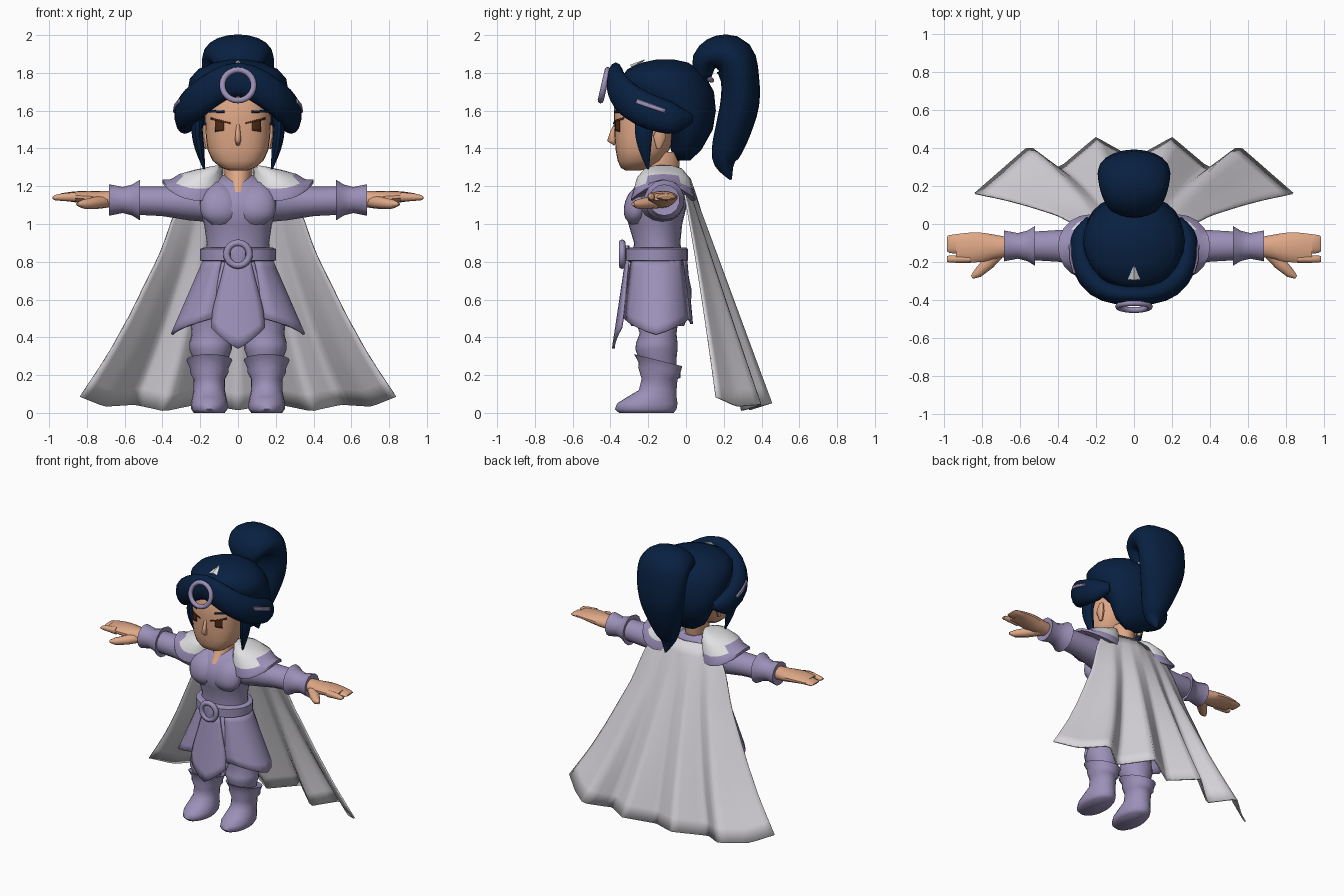
import bpy, bmesh, math
from mathutils import Vector
from mathutils.bvhtree import BVHTree

if "Cube" in bpy.data.objects:
    bpy.data.objects.remove(bpy.data.objects["Cube"])


def mat(name, rgb):
    m = bpy.data.materials.new(name)
    m.diffuse_color = (*rgb, 1)
    m.use_nodes = True
    m.node_tree.nodes["Principled BSDF"].inputs["Base Color"].default_value = m.diffuse_color
    return m


LILAC = mat("lilac cloth", (0.33, 0.28, 0.48))
NAVY = mat("navy hair", (0.0025, 0.0145, 0.052))
SKIN = mat("skin", (0.74, 0.39, 0.24))
PALE = mat("pale grey cape", (0.69, 0.67, 0.71))
WHITE = mat("white fur", (0.75, 0.75, 0.77))
BROWN = mat("dark brown", (0.08, 0.024, 0.008))


def build(name, verts, faces, material, mirror=False, thick=0, angle=40):
    me = bpy.data.meshes.new(name)
    me.from_pydata([tuple(v) for v in verts], [], faces)
    bm = bmesh.new()
    bm.from_mesh(me)
    bmesh.ops.recalc_face_normals(bm, faces=bm.faces[:])
    bm.to_mesh(me)
    bm.free()
    me.materials.append(material)
    me.shade_smooth()
    me.set_sharp_from_angle(angle=math.radians(angle))
    ob = bpy.data.objects.new(name, me)
    bpy.context.collection.objects.link(ob)
    if thick:
        mod = ob.modifiers.new("thickness", 'SOLIDIFY')
        mod.thickness = thick
        mod.offset = 0
    if mirror:
        mod = ob.modifiers.new("mirror", 'MIRROR')
        mod.use_mirror_merge = False
    return ob


def tube_faces(rows, n):
    f = [(r * n + i, r * n + (i + 1) % n, (r + 1) * n + (i + 1) % n, (r + 1) * n + i)
         for r in range(rows - 1) for i in range(n)]
    return f + [tuple(range(n)), tuple((rows - 1) * n + i for i in range(n))]


def grid_faces(rows, cols):
    return [(r * cols + c, r * cols + c + 1, (r + 1) * cols + c + 1, (r + 1) * cols + c)
            for r in range(rows - 1) for c in range(cols - 1)]


def power(v, e):
    return math.copysign(abs(v) ** e, v)


def curve(pts, k=3):
    """Smooth curve through every point."""
    out = []
    for i in range(len(pts) - 1):
        p = [pts[max(0, min(len(pts) - 1, i + j))] for j in (-1, 0, 1, 2)]
        for s in range(k):
            t = s / k
            out.append(tuple(b + .5 * t * (c - a + t * (2 * a - 5 * b + 4 * c - d + t * (3 * (b - c) + d - a)))
                             for a, b, c, d in zip(*p)))
    return out + [tuple(pts[-1])]


def stack(name, rings, material, xc=0, n=20, boxy=1.0, **kw):
    """Horizontal rings: (z, half width, front y, back y)."""
    verts = []
    for z, rx, yf, yb in rings:
        for i in range(n):
            a = math.tau * i / n
            verts.append((xc + rx * power(math.cos(a), boxy),
                          (yf + yb) / 2 + (yb - yf) / 2 * power(math.sin(a), boxy), z))
    return build(name, verts, tube_faces(len(rings), n), material, **kw)


def sweep(name, pts, ref, material, n=14, **kw):
    """Elliptical tube along a path: (x, y, z, radius along ref, radius across)."""
    verts, ps = [], [Vector(p[:3]) for p in pts]
    for k, p in enumerate(pts):
        t = (ps[min(k + 1, len(ps) - 1)] - ps[max(k - 1, 0)]).normalized()
        a = Vector(ref)
        a = (a - t * a.dot(t)).normalized()
        b = t.cross(a)
        for i in range(n):
            w = math.tau * i / n
            verts.append(ps[k] + a * p[3] * math.cos(w) + b * p[4] * math.sin(w))
    return build(name, verts, tube_faces(len(pts), n), material, **kw)


def ring(name, loc, major, minor, tilt, material):
    bpy.ops.mesh.primitive_torus_add(location=loc, rotation=(tilt, 0, 0), major_radius=major,
                                     minor_radius=minor, major_segments=24, minor_segments=8)
    ob = bpy.context.object
    ob.name = name
    ob.data.materials.append(material)
    ob.data.shade_smooth()


def lerp(table, t):
    for (a, va), (b, vb) in zip(table, table[1:]):
        if t <= b:
            return va + (vb - va) * (t - a) / (b - a)
    return table[-1][1]


X, Z = (1, 0, 0), (0, 0, 1)

# head, neck, nose and ears
head = stack("head", [(1.283, .045, -.32, -.24), (1.298, .09, -.345, -.19), (1.335, .135, -.362, -.13),
                      (1.39, .16, -.372, -.09), (1.46, .17, -.378, -.06), (1.55, .174, -.382, -.03),
                      (1.65, .172, -.38, 0), (1.75, .15, -.34, 0)], SKIN, n=28, boxy=.8, angle=70)
stack("neck", [(1.17, .05, -.29, -.06), (1.25, .075, -.235, -.04), (1.38, .08, -.2, -.03)], SKIN)
sweep("nose", [(0, -.372, 1.53, .01, .008), (0, -.388, 1.475, .013, .018), (0, -.392, 1.445, .017, .026),
               (0, -.374, 1.42, .01, .008)], X, SKIN, n=8, angle=80)
sweep("ear", [(.165, -.145, 1.40, .01, .012), (.175, -.14, 1.46, .02, .035),
              (.175, -.13, 1.52, .012, .02)], X, SKIN, n=10, mirror=True)

# painted face details laid onto the head surface
tree = BVHTree.FromPolygons([v.co for v in head.data.vertices], [p.vertices for p in head.data.polygons])


def decal(name, x0, x1, low0, high0, low1, high1, material, lift):
    verts = []
    for r in range(5):
        for c in range(5):
            u, v = c / 4, r / 4
            lo, hi = low0 + (low1 - low0) * u, high0 + (high1 - high0) * u
            p = Vector((x0 + (x1 - x0) * u, -1, lo + (hi - lo) * v))
            verts.append(tree.ray_cast(p, Vector((0, 1, 0)))[0] - Vector((0, lift, 0)))
    build(name, verts, grid_faces(5, 5), material, mirror=True, thick=.004)


decal("eye", .075, .12, 1.495, 1.545, 1.488, 1.556, BROWN, .003)
decal("eyelid", .04, .143, 1.530, 1.537, 1.553, 1.564, BROWN, .005)
decal("eyebrow", .072, .155, 1.588, 1.600, 1.590, 1.604, NAVY, .004)

# hair: crown, rolled fringe, side locks, ponytail
stack("hair_crown", [(1.335, .07, -.05, .02), (1.39, .15, -.08, .08), (1.5, .215, -.10, .142),
                     (1.6, .25, -.2, .158), (1.7, .268, -.33, .148), (1.77, .255, -.345, .11),
                     (1.82, .21, -.31, .065), (1.855, .13, -.23, .01), (1.87, .05, -.16, -.06)],
      NAVY, n=24, angle=60)
half = [(.225, .02, 1.56, .03, .03), (.27, -.05, 1.555, .075, .05), (.282, -.12, 1.57, .088, .055),
        (.262, -.23, 1.61, .092, .062), (.195, -.32, 1.67, .092, .062), (.1, -.365, 1.735, .088, .055)]
sweep("hair_fringe", curve(half + [(0, -.372, 1.765, .09, .045)] + [(-p[0], *p[1:]) for p in half[::-1]], 2),
      Z, NAVY, angle=60)
sweep("side_lock", curve([(.205, -.2, 1.6, .03, .065), (.217, -.222, 1.5, .03, .052),
                          (.203, -.218, 1.4, .025, .035), (.178, -.2, 1.285, .004, .004)]),
      X, NAVY, n=10, mirror=True)
tail = [(.09, 1.76, .07, .04), (.10, 1.86, .14, .07), (.17, 1.90, .175, .098), (.25, 1.875, .19, .115),
        (.285, 1.77, .187, .102), (.285, 1.64, .17, .103), (.25, 1.5, .13, .095), (.215, 1.39, .09, .08),
        (.205, 1.32, .055, .055), (.238, 1.235, .006, .006)]
sweep("ponytail", curve([(0, *p) for p in tail]), X, NAVY, n=20, angle=60)
ring("hair_tie", (0, .08, 1.785), .06, .014, -.4, LILAC)
ring("forehead_ring", (0, -.433, 1.735), .083, .016, math.radians(77), LILAC)
sweep("hair_clip", [(.308, -.26, 1.65, .014, .012), (.328, -.19, 1.625, .014, .012),
                    (.333, -.11, 1.597, .012, .011)], Z, LILAC, n=8, mirror=True)
sweep("hair_jewel", [(0, -.29, 1.832, .032, .012), (0, -.22, 1.868, .003, .003)], X, WHITE, n=4)

# torso with chest muscles, belt and buckle
stack("torso", [(.78, .18, -.29, -.01), (.9, .165, -.275, -.03), (1.0, .18, -.305, -.02),
                (1.08, .21, -.322, 0), (1.15, .22, -.30, .01), (1.22, .17, -.25, .005),
                (1.26, .09, -.19, -.03)], LILAC, n=24)
sweep("chest", curve([(.09, -.27, 1.0, .05, .025), (.092, -.27, 1.05, .098, .06),
                      (.1, -.25, 1.13, .1, .062), (.1, -.2, 1.2, .06, .035)]), X, LILAC, n=20, mirror=True)
stack("belt", [(.80, .18, -.30, 0), (.808, .2, -.325, .01), (.868, .2, -.325, .01), (.876, .18, -.30, 0)], LILAC)
ring("buckle", (0, -.338, .84), .06, .018, math.pi / 2, LILAC)
stack("buckle_boss", [(.795, .025, -.345, -.3), (.82, .042, -.345, -.3), (.86, .042, -.345, -.3),
                      (.885, .025, -.345, -.3)], LILAC, n=12, boxy=.5)

# skirt core and overlapping panels
stack("skirt", [(.46, .22, -.29, -.01), (.55, .245, -.33, .025), (.65, .24, -.335, .03),
                (.74, .205, -.315, .01), (.81, .17, -.29, -.01)], LILAC, n=24)


def panel(name, mid, spread, rx, ry, tip, corner, **kw):
    verts = []
    for r in range(9):
        t = r / 8
        for c in range(9):
            u = c / 4 - 1
            a = mid + u * (spread[0] + (spread[1] - spread[0]) * min(1, t * 1.4))
            low = tip + (corner - tip) * abs(u) ** 1.2
            verts.append(((rx[0] + (rx[1] - rx[0]) * t) * math.cos(a),
                          -.15 + (ry[0] + (ry[1] - ry[0]) * t) * math.sin(a), .81 + (low - .81) * t))
    build(name, verts, grid_faces(9, 9), LILAC, thick=.014, **kw)


panel("front_panel", -math.pi / 2, (.35, .6), (.19, .25), (.165, .235), .34, .45)
panel("back_panel", math.pi / 2, (.5, .8), (.18, .26), (.15, .18), .47, .53)
panel("side_panel", -.05, (1.0, 1.12), (.178, .35), (.158, .19), .415, .50, mirror=True)

# legs and boots
stack("leg", [(.2, .08, -.23, -.05), (.29, .095, -.25, -.05), (.335, .112, -.268, -.045),
              (.37, .113, -.265, -.045), (.42, .10, -.245, -.05), (.5, .11, -.27, -.04),
              (.62, .11, -.28, -.04)], LILAC, xc=.145, mirror=True, angle=60)
boot = stack("boot", [(0, .082, -.355, -.065), (.02, .096, -.376, -.05), (.05, .097, -.365, -.045),
                      (.085, .09, -.31, -.05), (.12, .083, -.25, -.05), (.18, .084, -.235, -.045),
                      (.225, .102, -.253, -.03), (.25, .103, -.25, -.03), (.29, .122, -.275, -.02),
                      (.285, .1, -.25, -.04)], LILAC, xc=.152, mirror=True, angle=60)
for v in boot.data.vertices:  # cuff rises at the front
    if v.co.z > .2:
        v.co.z -= (v.co.y + .19) * .25

# sleeves with flared cuffs
sweep("sleeve", [(.15, -.13, 1.11, .10, .12), (.26, -.12, 1.115, .095, .10), (.40, -.115, 1.12, .078, .085),
                 (.58, -.115, 1.125, .074, .074)], Z, LILAC, mirror=True)
cuff = []
for x, r in [(.53, .07), (.52, .107), (.56, .082), (.61, .069), (.682, .083), (.675, .04)]:
    cuff += [(x, -.115 + r * math.sin(math.tau * i / 14), 1.127 + r * math.cos(math.tau * i / 14))
             for i in range(14)]
build("cuff", cuff, tube_faces(6, 14), LILAC, mirror=True)

# mitten-like hands with a slit before the last finger
sweep("palm", curve([(.65, -.12, 1.13, .045, .05), (.73, -.12, 1.132, .043, .065), (.80, -.122, 1.14, .036, .078),
                     (.87, -.124, 1.144, .028, .08), (.935, -.124, 1.143, .02, .072)]), Z, SKIN, mirror=True)
for name, y, w in [("fingers", -.105, .052), ("last_finger", -.184, .02)]:
    sweep(name, [(.86, y, 1.143, .025, w), (.93, y, 1.142, .02, w), (.97, y, 1.139, .014, w * .9),
                 (.983, y, 1.138, .005, w * .75)], Z, SKIN, n=12, mirror=True)
sweep("thumb", [(.70, -.13, 1.12, .035, .04), (.765, -.205, 1.11, .032, .036),
                (.82, -.258, 1.105, .024, .026), (.852, -.28, 1.105, .008, .01)], Z, SKIN, n=10, mirror=True)

# fur shoulder covers with a flared lilac rim
N, pad = 20, []
for xc, z, rx, ry, droop, lift in [(.125, 1.308, .03, .05, 0, -.005), (.155, 1.297, .075, .1, .005, -.01),
                                   (.195, 1.265, .115, .14, .02, 0), (.215, 1.232, .14, .155, .045, .005),
                                   (.235, 1.218, .165, .17, .075, .018), (.235, 1.2, .165, .17, .075, .018)]:
    for i in range(N):
        a = math.tau * i / N
        pad.append((xc + rx * math.cos(a), -.12 + ry * math.sin(a),
                    z - droop * abs(math.sin(a)) ** 1.5 + lift * math.cos(a)))
pads = build("shoulder_cover", pad, tube_faces(6, N), WHITE, mirror=True, angle=60)
pads.data.materials.append(LILAC)
for p in pads.data.polygons:
    if min(p.vertices) >= 3 * N or p.center.x > .305:
        p.material_index = 1

# draped cape with four folds deepening toward the hem
width = [(0, .2), (.06, .28), (.15, .335), (.33, .405), (.63, .575), (.81, .69), (1, .835)]
hem = [(0, .34), (.24, .452), (.47, .29), (.66, .408), (1, .16)]
low = [(0, .015), (.24, .05), (.47, .01), (.66, .045), (.85, .035), (1, .085)]
ROWS, COLS, cape = 15, 51, []
for r in range(ROWS):
    v = r / (ROWS - 1)
    for c in range(COLS):
        u = c / 25 - 1
        top, mean = .02 - .045 * abs(u), .39 - .19 * u * u
        cape.append((u * lerp(width, v),
                     top + (mean - top) * v ** .93 + (lerp(hem, abs(u)) - mean) * v ** 1.35,
                     1.24 + (lerp(low, abs(u)) - 1.24) * v))
build("cape", cape, grid_faces(ROWS, COLS), PALE, thick=.01, angle=180)
